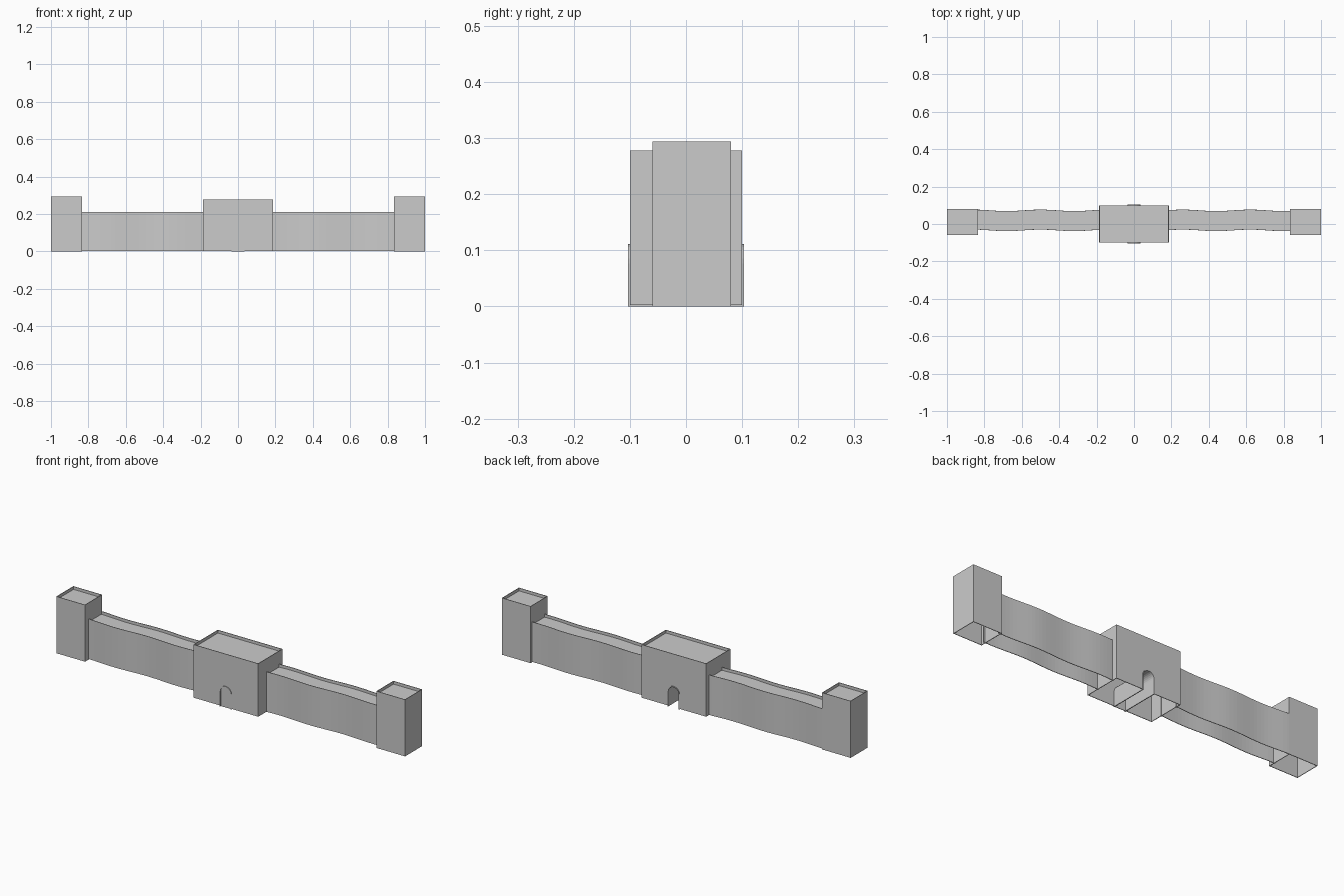
import bpy, bmesh, math

cube = bpy.data.objects.get("Cube")
if cube:
    bpy.data.objects.remove(cube, do_unlink=True)

stone = bpy.data.materials.new("grey stone")
stone.use_nodes = True
GREY = (0.6, 0.6, 0.6, 1)
stone.diffuse_color = GREY
stone.node_tree.nodes["Principled BSDF"].inputs["Base Color"].default_value = GREY

T = 0.003      # sheet thickness
SILL = 0.11    # crown of the gate arch


def finish(name, bm):
    bmesh.ops.recalc_face_normals(bm, faces=bm.faces)
    mesh = bpy.data.meshes.new(name)
    bm.to_mesh(mesh)
    bm.free()
    mesh.materials.append(stone)
    obj = bpy.data.objects.new(name, mesh)
    bpy.context.collection.objects.link(obj)
    return obj


def prism(bm, points, shift):
    """Extrude a closed outline of 3D points along a vector."""
    face = bm.faces.new([bm.verts.new(p) for p in points])
    out = bmesh.ops.extrude_face_region(bm, geom=[face], use_keep_orig=True)
    verts = [v for v in out["geom"] if isinstance(v, bmesh.types.BMVert)]
    bmesh.ops.translate(bm, verts=verts, vec=shift)


def slab(bm, x0, x1, y0, y1, z0, z1):
    prism(bm, [(x0, y0, z0), (x1, y0, z0), (x1, y1, z0), (x0, y1, z0)], (0, 0, z1 - z0))


def arch(radius, top, bottom, steps=12):
    """Arch outline in x and z, from left foot to right foot."""
    ring = [(-radius * math.cos(math.pi * i / steps),
             top - radius + radius * math.sin(math.pi * i / steps)) for i in range(steps + 1)]
    return [(-radius, bottom)] + ring + [(radius, bottom)]


# Corner towers: thin shells, open below, roof sunk behind a parapet
def tower(name, x0, x1):
    y0, y1, top = -0.06, 0.08, 0.294
    bm = bmesh.new()
    slab(bm, x0, x1, y0, y0 + T, 0, top)
    slab(bm, x0, x1, y1 - T, y1, 0, top)
    slab(bm, x0, x0 + T, y0 + T, y1 - T, 0, top)
    slab(bm, x1 - T, x1, y0 + T, y1 - T, 0, top)
    slab(bm, x0 + T, x1 - T, y0 + T, y1 - T, top - 0.018, top - 0.015)
    finish(name, bm)


tower("right_tower", -1, -0.835)
tower("left_tower", 0.835, 1)


# Gently winding curtain walls: two side sheets and a sunken walkway
def curtain_wall(name, x0, x1, crest):
    count = 32
    xs = [x0 + (x1 - x0) * i / count for i in range(count + 1)]
    sway = [0.004 * math.cos(2 * math.pi * (x - crest) / 0.36) for x in xs]
    bm = bmesh.new()

    def ribbon(ya, yb, z0, z1):
        near = [(x, ya + s, z0) for x, s in zip(xs, sway)]
        far = [(x, yb + s, z0) for x, s in zip(xs, sway)]
        prism(bm, near + far[::-1], (0, 0, z1 - z0))

    ribbon(-0.034, -0.034 + T, T, 0.21)
    ribbon(0.073 - T, 0.073, T, 0.21)
    ribbon(-0.034 + T, 0.073 - T, 0.192, 0.195)
    finish(name, bm)


curtain_wall("right_wall", -0.845, -0.18, -0.5)
curtain_wall("left_wall", 0.18, 0.845, 0.62)

# Gatehouse shell with an arched notch in its front and back sheets
W, D, H = 0.186, 0.1, 0.278
bm = bmesh.new()
notch = arch(0.033, SILL, T)
outline = [(-W, T)] + notch + [(W, T), (W, H), (-W, H)]
for y in (-D, D - T):
    prism(bm, [(x, y, z) for x, z in outline], (0, T, 0))
for x in (-W, W - T):
    slab(bm, x, x + T, -D + T, D - T, T, H)
slab(bm, -W + T, W - T, -D + T, D - T, H - 0.018, H - 0.015)
finish("gatehouse", bm)

# Arched passage lining, standing slightly proud at both ends
bm = bmesh.new()
lining = arch(0.034, SILL + 0.001, 0) + arch(0.030, SILL - T, 0)[::-1]
prism(bm, [(x, -0.103, z) for x, z in lining], (0, 0.206, 0))
finish("gate_passage", bm)

# Closed door just inside the front arch
bm = bmesh.new()
prism(bm, [(x, -0.098, z) for x, z in arch(0.031, SILL - T, 0)], (0, T, 0))
finish("gate_door", bm)
